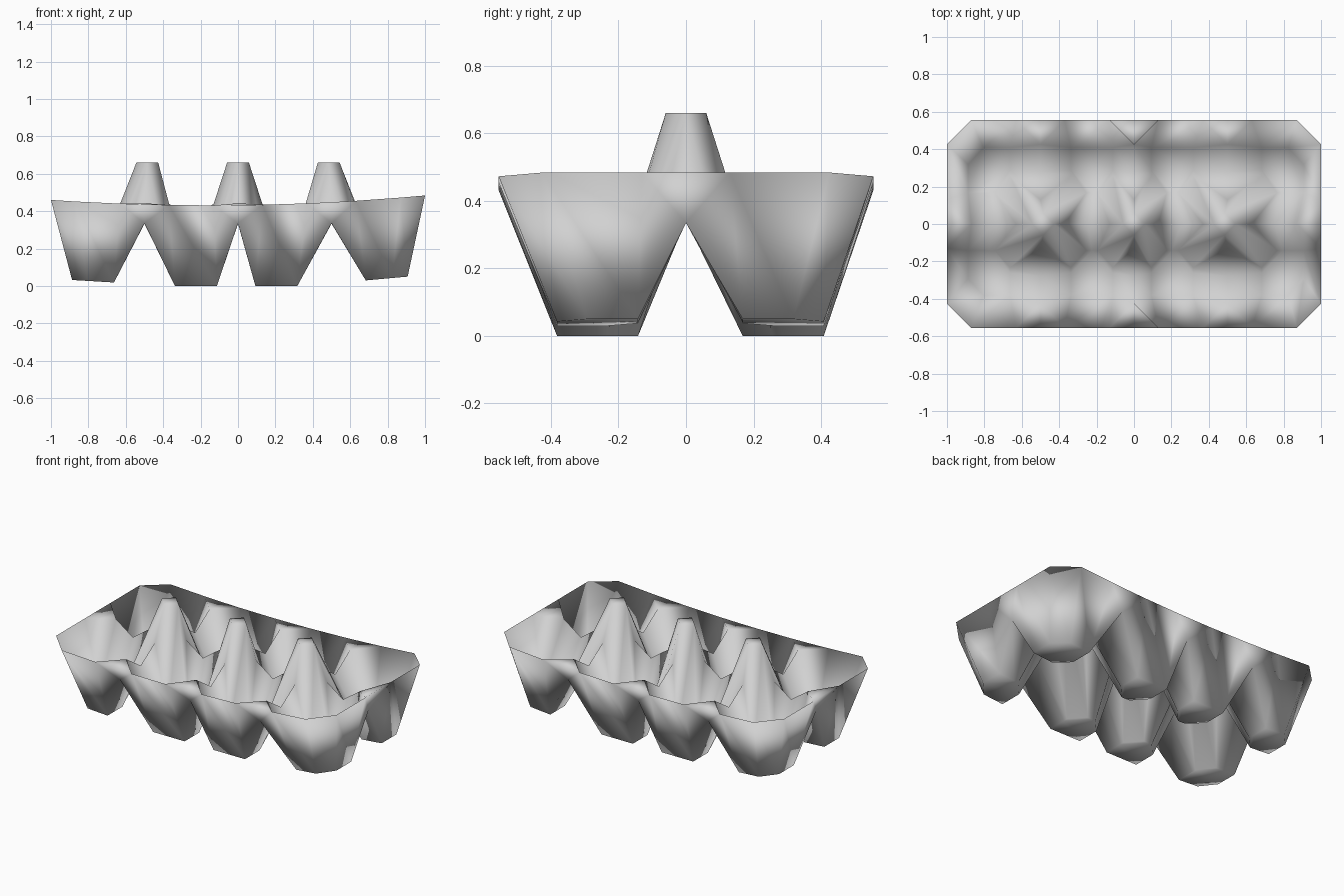
import bpy, bmesh
from mathutils import Vector

cube = bpy.data.objects.get("Cube")
if cube:
    bpy.data.objects.remove(cube)

HX, HY = 0.25, 0.2775          # half size of one cell
FX, FY = 0.112, 0.12           # half size of a cup floor
LX, LY = 4 * HX, 2 * HY        # outer half size of the tray
PEG, CUT = 0.06, 0.13          # peg tip radius, cut of the cell corners
MID = 0.03                     # where a floor chamfer meets the floor side
WALL = 0.012                   # thickness of the pulp, measured upright
EPS = 0.001
PEG_XS = (-2 * HX, 0, 2 * HX)
RIDGE = ((PEG, 0.66), (CUT, 0.44), (0.25, 0.355), (0.2775, 0.345), (0.37, 0.44), (0.6, 0.45))


def on_x_border(x):
    return abs(x) > LX - EPS


def on_y_border(y):
    return abs(y) > LY - EPS


def is_joint(x, y):
    """True where two cups meet the rim."""
    return on_x_border(x) != on_y_border(y)


def height(x, y):
    """Rim height on the border, otherwise the ridge sagging between pegs and rim."""
    if on_x_border(x) or on_y_border(y):
        return 0.432 + 0.04 * x * x + 0.012 * x
    d = min((Vector((x - px, y))).length for px in PEG_XS)
    for (d0, z0), (d1, z1) in zip(RIDGE, RIDGE[1:]):
        if d <= d1 + EPS:
            return z0 + (z1 - z0) * max(0, d - d0) / (d1 - d0)
    return RIDGE[-1][1]


def corner_points(cx, cy, sx, sy):
    """(outline point, floor offset) pairs round a cell corner, from x side to y side."""
    x, y = cx + sx * HX, cy + sy * HY
    if is_joint(x, y):
        on_x = on_y = (sx * FX, sy * FY)               # sharp floor corner
    else:
        on_x, on_y = (sx * MID, sy * FY), (sx * FX, sy * MID)
    points = [((x - sx * CUT, y), on_x), ((x, y - sy * CUT), on_y)]
    if abs(y) < EPS and not on_x_border(x):
        points[1:1] = [((x - sx * PEG, y), on_x), ((x, y - sy * PEG), on_y)]
    return points


def cell_ring(cx, cy):
    """Counter-clockwise outline of a cell, with midpoints on the inner sides only."""
    ring = []
    for sx, sy in ((1, 1), (-1, 1), (-1, -1), (1, -1)):
        points = corner_points(cx, cy, sx, sy)
        if sx == sy:
            mid, border = ((cx + sx * HX, cy), (sx * FX, 0)), on_x_border(cx + sx * HX)
            points.reverse()
        else:
            mid, border = ((cx, cy + sy * HY), (0, sy * FY)), on_y_border(cy + sy * HY)
        ring += ([] if border else [mid]) + points
    return ring


def floor_point(x, y):
    lift = max(0, abs(x) - 0.35) * (0.09 if x > 0 else 0.06)
    return x, y, WALL + lift


bm = bmesh.new()


def add_top(points):
    return [bm.verts.new((x, y, height(x, y))) for x, y in points]


for cx, fx in zip((-0.75, -0.25, 0.25, 0.75), (-0.775, -0.225, 0.205, 0.795)):
    for cy, fy in ((-HY, -0.262), (HY, 0.288)):
        # Cup: sloping walls from the cell outline to the floor
        ring = cell_ring(cx, cy)
        top = add_top([p for p, _ in ring])
        low, spots = [], {}
        for _, (dx, dy) in ring:
            if (dx, dy) not in spots:
                spots[dx, dy] = bm.verts.new(floor_point(fx + dx, fy + dy))
            low.append(spots[dx, dy])
        for i in range(len(ring)):
            j = (i + 1) % len(ring)
            wall = [top[i], top[j], low[j]]
            bm.faces.new(wall if low[i] == low[j] else wall + [low[i]])
        bm.faces.new(list(spots.values()))

        # Rim webs: small triangles where two cups meet the border
        for sx in (-1, 1):
            for sy in (-1, 1):
                x, y = cx + sx * HX, cy + sy * HY
                if is_joint(x, y):
                    (a, _), (b, _) = corner_points(cx, cy, sx, sy)
                    web = bm.faces.new(add_top((a, (x, y), b)))
                    web.normal_update()
                    if web.normal.z < 0:
                        web.normal_flip()

# Peg tips
for px in PEG_XS:
    tip = ((PEG, 0), (0, PEG), (-PEG, 0), (0, -PEG))
    bm.faces.new([bm.verts.new((px + x, y, RIDGE[0][1])) for x, y in tip])

bmesh.ops.remove_doubles(bm, verts=bm.verts, dist=EPS / 2)

# Outer pegs lean slightly inward
for v in bm.verts:
    if v.co.z > 0.6:
        v.co.x *= 0.97

# Underside: a second skin that joins the first along the sharp rim
copy = bmesh.ops.duplicate(bm, geom=bm.verts[:] + bm.edges[:] + bm.faces[:])["geom"]
under_faces = [g for g in copy if isinstance(g, bmesh.types.BMFace)]
for v in [g for g in copy if isinstance(g, bmesh.types.BMVert)]:
    if v.is_boundary:
        continue
    near_y, near_x = LY - abs(v.co.y) < CUT + EPS, LX - abs(v.co.x) < CUT + EPS
    if v.co.z > 0.4 and (near_x or near_y):
        # Webs are filled below, down to the top of the gap between cups
        v.co.z = 0.335
        v.co.x *= 1.07 if near_x else 1
        v.co.y *= 1.15 if near_y else 1
    else:
        v.co.z -= WALL
bmesh.ops.reverse_faces(bm, faces=under_faces)
bmesh.ops.remove_doubles(bm, verts=bm.verts, dist=EPS / 2)

mesh = bpy.data.meshes.new("egg_tray")
bm.to_mesh(mesh)
bm.free()
tray = bpy.data.objects.new("egg_tray", mesh)
bpy.context.collection.objects.link(tray)
for face in mesh.polygons:
    face.use_smooth = True

# Plain pulp grey
grey = bpy.data.materials.new("light_grey")
grey.use_nodes = True
colour = (0.64, 0.64, 0.64, 1)
grey.diffuse_color = colour
grey.node_tree.nodes["Principled BSDF"].inputs["Base Color"].default_value = colour
mesh.materials.append(grey)
